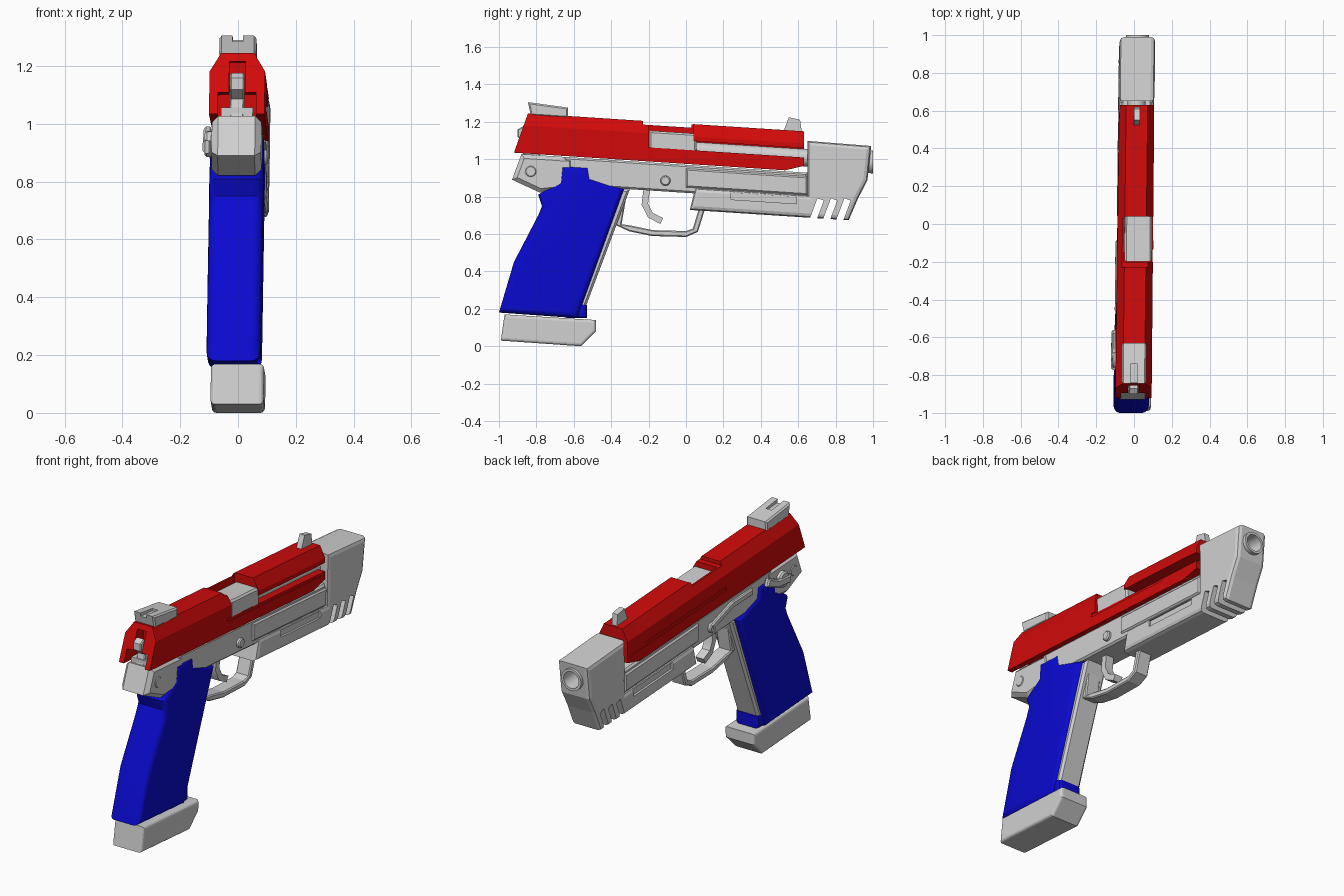
import bpy, bmesh, math
from mathutils import Vector

cube = bpy.data.objects.get("Cube")
if cube:
    bpy.data.objects.remove(cube, do_unlink=True)


def material(name, color):
    mat = bpy.data.materials.new(name)
    mat.use_nodes = True
    mat.diffuse_color = color
    mat.node_tree.nodes["Principled BSDF"].inputs["Base Color"].default_value = color
    return mat


GREY = material("light grey", (.64, .64, .64, 1))
RED = material("bright red", (.64, .003, .003, 1))
BLUE = material("deep blue", (.003, .003, .64, 1))


def bore_height(y):
    """Height of the gently sloping barrel axis."""
    return 1.05 - .065 * y


def along_bore(profile):
    """Turn (y, height above barrel axis) points into (y, z) points."""
    return [(y, bore_height(y) + h) for y, h in profile]


def bar(back, front, low, high):
    """Straight strip that follows the barrel axis."""
    return along_bore([(back, low), (front, low), (front, high), (back, high)])


def disc(y, z, radius, count=20):
    angles = [math.tau * i / count for i in range(count)]
    return [(y + radius * math.cos(a), z + radius * math.sin(a)) for a in angles]


def stroke(path, width):
    """Thicken an open path into a closed outline."""
    points = [Vector(p) for p in path]
    last = len(points) - 1
    left, right = [], []
    for i, point in enumerate(points):
        tangent = (points[min(i + 1, last)] - points[max(i - 1, 0)]).normalized()
        normal = Vector((-tangent.y, tangent.x)) * width / 2
        left.append(point + normal)
        right.append(point - normal)
    return left + right[::-1]


def finish(name, bm, mat, smooth):
    """Lean the part slightly with the whole body and make it an object."""
    for v in bm.verts:
        v.co.x += .006 + .012 * (v.co.y + v.co.z - 1)
    bmesh.ops.recalc_face_normals(bm, faces=bm.faces[:])
    mesh = bpy.data.meshes.new(name)
    bm.to_mesh(mesh)
    bm.free()
    if mat:
        mesh.materials.append(mat)
    if smooth:
        mesh.shade_smooth()
        mesh.set_sharp_from_angle(angle=math.radians(35))
    part = bpy.data.objects.new(name, mesh)
    bpy.context.collection.objects.link(part)
    return part


def loft(name, rings, mat=None, smooth=False):
    """Skin matching closed rings and cap both ends."""
    bm = bmesh.new()
    rows = [[bm.verts.new(p) for p in ring] for ring in rings]
    for a, b in zip(rows, rows[1:]):
        for i in range(len(a)):
            bm.faces.new((a[i - 1], a[i], b[i], b[i - 1]))
    bm.faces.new(rows[0])
    bm.faces.new(rows[-1])
    return finish(name, bm, mat, smooth)


def prism(name, profile, half, mat=None, mid=0, edge=0, steps=1, smooth=False):
    """Side profile extruded across x, with chamfered or rounded rims."""
    bm = bmesh.new()
    low, high = [[bm.verts.new((mid + side * (half - edge), y, z)) for y, z in profile]
                 for side in (-1, 1)]
    caps = [(-1, bm.faces.new(low)), (1, bm.faces.new(high))]
    for i in range(len(profile)):
        bm.faces.new((low[i - 1], low[i], high[i], high[i - 1]))
    bmesh.ops.recalc_face_normals(bm, faces=bm.faces[:])
    done = 0
    for step in range(steps if edge else 0):
        angle = math.pi / 2 * (step + 1) / steps
        inset = edge * (1 - math.cos(angle))
        for side, cap in caps:
            bmesh.ops.inset_region(bm, faces=[cap], thickness=inset - done,
                                   use_even_offset=True)
            for v in cap.verts:
                v.co.x = mid + side * (half - edge + edge * math.sin(angle))
        done = inset
    return finish(name, bm, mat, smooth)


def lathe(name, stations, mat=None):
    """Round part on the barrel axis from (y, radius) stations."""
    return loft(name, [[(x, y, z) for x, z in disc(0, bore_height(y), radius, 32)]
                       for y, radius in stations], mat, smooth=True)


def cut(part, cutter):
    cutter.hide_render = True
    cutter.display_type = 'WIRE'
    mod = part.modifiers.new("cut", 'BOOLEAN')
    mod.operation, mod.solver, mod.object = 'DIFFERENCE', 'EXACT', cutter


def slide_ring(y, lean, half, low):
    """Six-sided slide section; lean moves the top forward."""
    side = [(half, y, low), (half, y + lean * .7, .075), (.057, y + lean, .14)]
    ring = side + [(-x, depth, h) for x, depth, h in reversed(side)]
    return [(x, depth, bore_height(depth) + h) for x, depth, h in ring]


# Slide with ejection port, barrel slot, hammer recess and side grooves
slide = loft("slide", [slide_ring(-.92, .075, half=.096, low=-.075),
                       slide_ring(.53, 0, half=.093, low=-.075),
                       slide_ring(.63, 0, half=.089, low=-.045)], RED)
cut(slide, prism("port_cutter", bar(-.2, .04, 0, .3), half=.13, mid=.072))
cut(slide, prism("port_dip_cutter", bar(-.23, .03, .12, .3), half=.2))
cut(slide, prism("barrel_slot_cutter", bar(.02, .7, 0, .05), half=.1, mid=.115))
cut(slide, prism("hammer_slot_cutter", bar(-1, -.8, -.2, .11), half=.028))
cut(slide, prism("rear_recess_cutter", bar(-1, -.79, -.2, 0), half=.066))
for side in (-1, 1):
    cut(slide, prism("groove_cutter", bar(-.23, .7, -.015, .005), half=.05, mid=side * .139))

# Barrel and chamber
lathe("barrel", [(-.1, .047), (.7, .047), (.7, .061), (1, .061), (1, .047), (.8, .047)], GREY)
prism("chamber_block", bar(-.198, .055, -.01, .09), half=.072, mid=.016, mat=GREY, edge=.01)

# Sights
sight = prism("rear_sight", along_bore([(-.83, .13), (-.845, .2), (-.63, .185), (-.63, .13)]),
              half=.064, mat=GREY, edge=.008)
cut(sight, prism("sight_notch_cutter", bar(-.9, -.74, .18, .3), half=.018))
prism("front_sight", along_bore([(.52, .13), (.55, .21), (.61, .2), (.62, .13)]),
      half=.016, mat=GREY)

# Hammer and rear of frame
prism("hammer", along_bore([(-.9, .05), (-.87, .07), (-.8, 0), (-.8, -.12), (-.88, -.12),
                            (-.86, -.02), (-.9, .01)]), half=.025, mat=GREY, edge=.005)
prism("hammer_bridge", bar(-.87, -.78, -.12, -.05), half=.055, mat=GREY)
prism("frame_tail", along_bore([(-.93, -.22), (-.88, -.08), (-.6, -.08), (-.6, -.25),
                                (-.78, -.28)]), half=.086, mat=GREY, edge=.022)

# Frame and dust cover
prism("frame", bar(-.65, .65, -.23, -.08), half=.082, mat=GREY, edge=.01)
prism("dust_cover", bar(0, .65, -.2, -.1), half=.09, mat=GREY, edge=.008)

# Muzzle weight with fins, side recesses and bore
weight = prism("muzzle_weight", along_bore([(.02, -.32), (.05, -.2), (.65, -.2), (.65, .09),
                                            (.99, .085), (.97, -.1), (.92, -.2), (.87, -.32)]),
               half=.094, mat=GREY, edge=.022, steps=2)
for i in range(3):
    y = .68 + .072 * i
    cut(weight, prism("fin_gap_cutter", stroke([(y - .03, .6), (y + .04, .785)], width=.036),
                      half=.2))
for side in (-1, 1):
    cut(weight, prism("recess_cutter", bar(.24, .59, -.25, -.213), half=.06, mid=side * .142))
cut(weight, lathe("bore_cutter", [(.78, .054), (1.2, .054)]))

# Trigger and guard
prism("trigger", stroke([(-.21, .84), (-.22, .76), (-.19, .7), (-.13, .67)], width=.035),
      half=.025, mat=GREY, smooth=True)
prism("trigger_guard", stroke([(-.33, .83), (-.36, .65), (-.3, .63), (-.18, .605), (0, .6),
                               (.05, .62), (.09, .75)], width=.032),
      half=.042, mat=GREY, edge=.006)

# Grip with front strap and magazine base
prism("grip", [(-.67, .97), (-.52, .96), (-.51, .9), (-.33, .84), (-.58, .15), (-1, .18),
               (-.92, .45), (-.79, .7), (-.77, .75), (-.79, .81), (-.68, .88)],
      half=.094, mat=BLUE, edge=.034, steps=5, smooth=True)
prism("front_strap", [(-.42, .84), (-.3, .84), (-.54, .2), (-.63, .2)],
      half=.07, mat=GREY, edge=.012)
prism("grip_toe", [(-.64, .15), (-.53, .15), (-.53, .22), (-.58, .25), (-.64, .25)],
      half=.075, mat=BLUE, edge=.02, steps=2)
prism("magazine_base", [(-.97, .17), (-.48, .14), (-.48, .08), (-.56, 0), (-.99, .03)],
      half=.092, mid=.014, mat=GREY, edge=.016, steps=3)

# Pins and control levers
prism("trigger_pin", disc(-.11, .885, .027), half=.1, mat=GREY, edge=.006)
prism("tail_pin", disc(-.83, .935, .03), half=.09, mat=GREY, edge=.005)
prism("safety_pivot", disc(-.72, .93, .045), half=.016, mid=-.096, mat=GREY, edge=.008)
prism("safety_lever", stroke([(-.77, .92), (-.66, .93), (-.57, .97)], width=.045),
      half=.015, mid=-.103, mat=GREY, edge=.008)
prism("slide_stop", stroke([(-.46, .96), (-.28, .95), (-.1, .89)], width=.035),
      half=.011, mid=-.091, mat=GREY, edge=.006)
